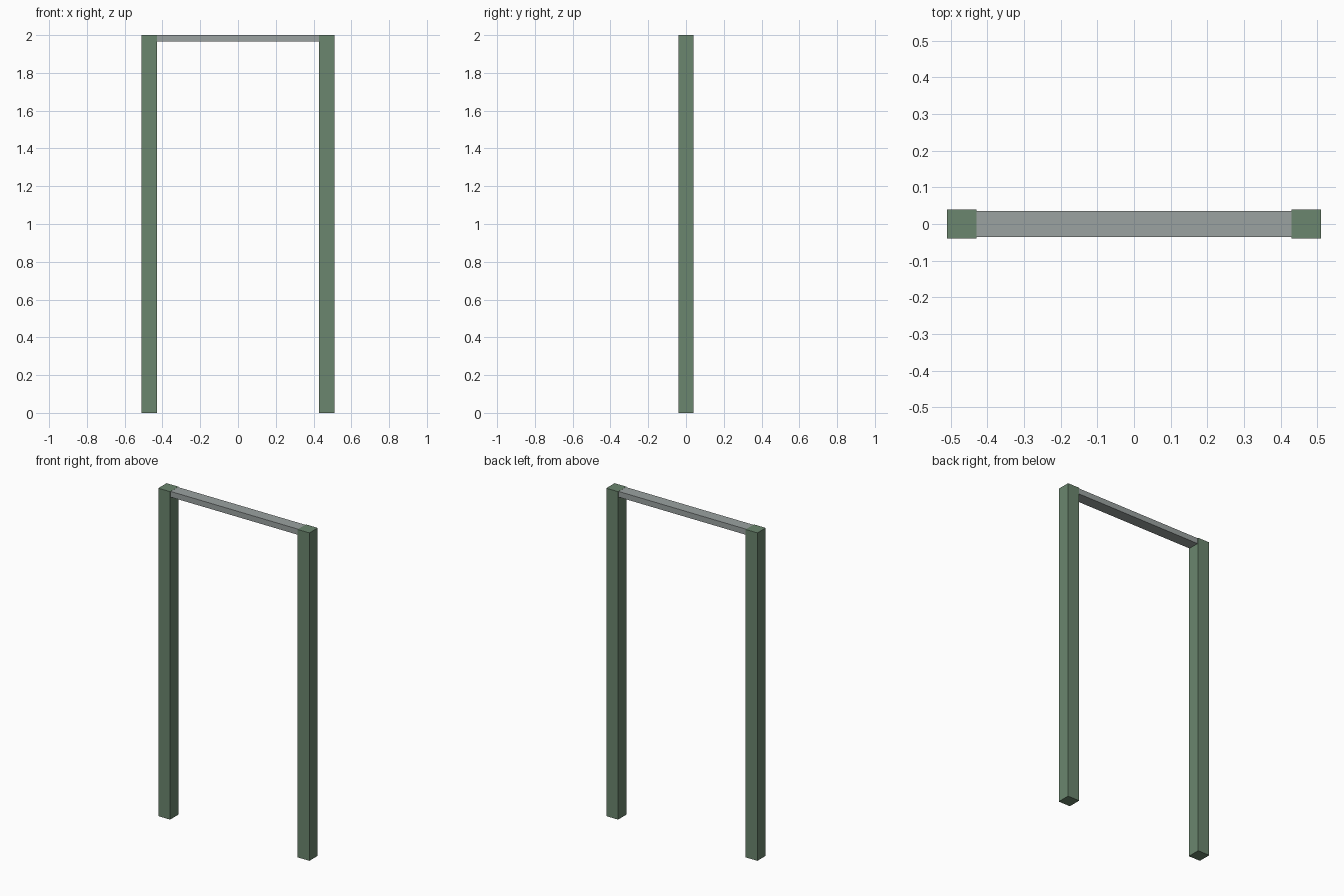
import bpy

if "Cube" in bpy.data.objects:
    bpy.data.objects.remove(bpy.data.objects["Cube"])


def material(name, rgb):
    m = bpy.data.materials.new(name)
    m.diffuse_color = (*rgb, 1.0)
    m.use_nodes = True
    m.node_tree.nodes["Principled BSDF"].inputs["Base Color"].default_value = m.diffuse_color
    return m


def box(name, center, size, mat):
    bpy.ops.mesh.primitive_cube_add(size=1, location=center)
    ob = bpy.context.object
    ob.name = name
    ob.scale = size
    bpy.ops.object.transform_apply(location=False, rotation=False, scale=True)
    ob.data.materials.append(mat)
    return ob


green = material("muted_green", (0.147, 0.238, 0.156))
grey = material("light_grey", (0.328, 0.361, 0.356))

# Two square posts
for side, sx in (("left", -1), ("right", 1)):
    box(side + "_post", (sx * 0.47, 0, 1.0), (0.08, 0.08, 2.0), green)

# Flat crossbar, let into the post tops a hair below flush
top, bottom = 1.9995, 1.965
box("crossbar", (0, 0, (top + bottom) / 2), (0.94, 0.07, top - bottom), grey)
